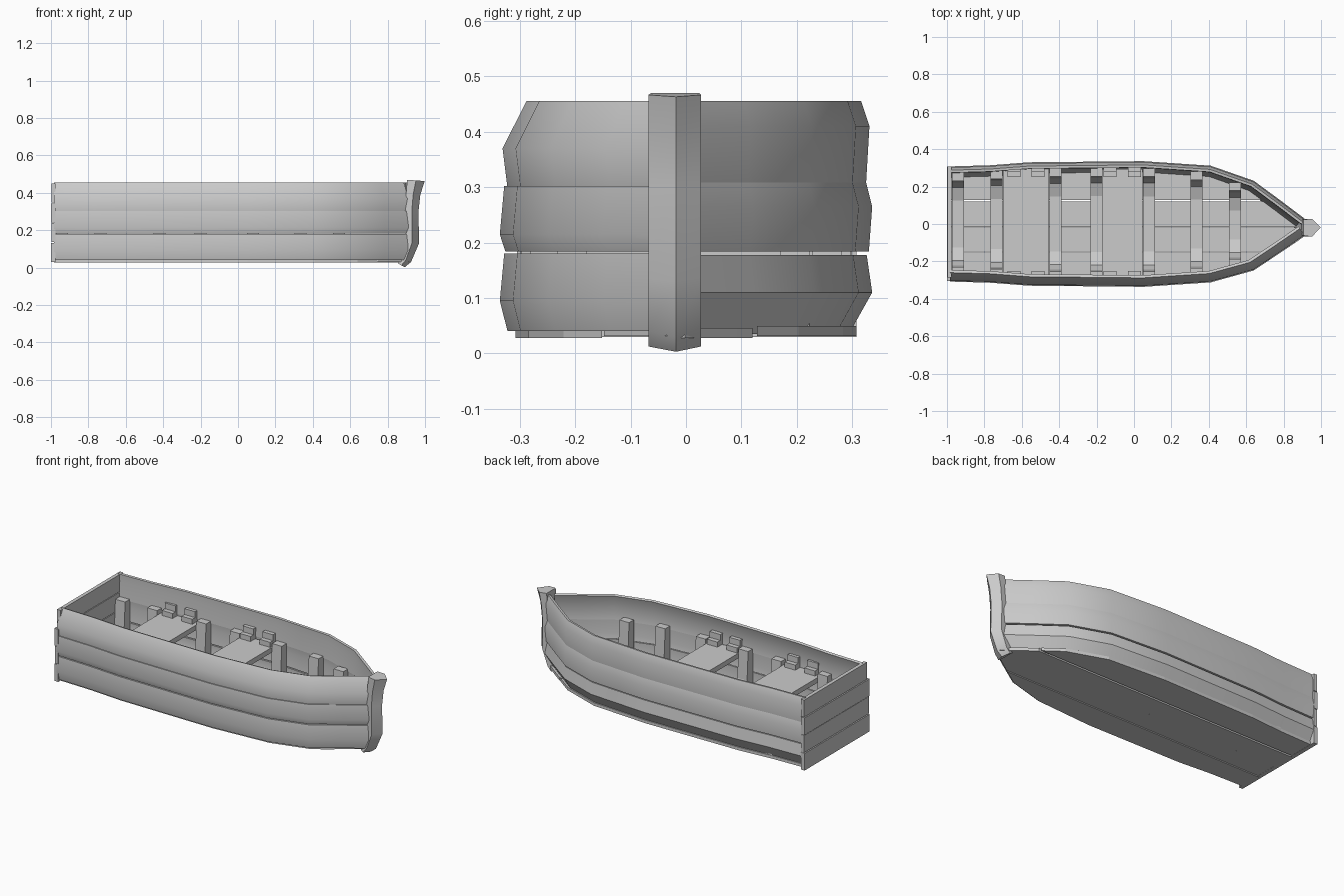
import bpy, bmesh
from mathutils import Vector

if "Cube" in bpy.data.objects:
    bpy.data.objects.remove(bpy.data.objects["Cube"])

# Plan outline of the hull: x, half width (the bow sits slightly off centre)
PLAN = [(-0.985, 0.308), (-0.77, 0.314), (-0.56, 0.33), (0.05, 0.336),
        (0.41, 0.312), (0.64, 0.24), (0.79, 0.135), (0.915, 0.045)]


def half_width(x):
    for (x0, w0), (x1, w1) in zip(PLAN, PLAN[1:]):
        if x <= x1:
            return w0 + (w1 - w0) * (x - x0) / (x1 - x0)
    return PLAN[-1][1]


def centre(x):
    return -0.018 * max(0, (x - 0.4) / 0.5)


def finish(name, bm, smooth=None):
    bmesh.ops.recalc_face_normals(bm, faces=bm.faces)
    me = bpy.data.meshes.new(name)
    bm.to_mesh(me)
    bm.free()
    ob = bpy.data.objects.new(name, me)
    bpy.context.collection.objects.link(ob)
    if smooth:
        bpy.ops.object.select_all(action='DESELECT')
        bpy.context.view_layer.objects.active = ob
        ob.select_set(True)
        bpy.ops.object.shade_smooth_by_angle(angle=smooth)
    return ob


def loft(name, rings, smooth=None):
    bm = bmesh.new()
    vs = [[bm.verts.new(p) for p in r] for r in rings]
    n = len(rings[0])
    for a, b in zip(vs, vs[1:]):
        for i in range(n):
            j = (i + 1) % n
            bm.faces.new((a[i], a[j], b[j], b[i]))
    bm.faces.new(vs[0])
    bm.faces.new(vs[-1])
    return finish(name, bm, smooth)


def box(name, x0, x1, y0, y1, z0, z1):
    return loft(name, [[(x, y0, z0), (x, y1, z0), (x, y1, z1), (x, y0, z1)]
                       for x in (x0, x1)])


def strake(name, side, profile):
    """Sweep a plank section (inward offset, z) along the plan outline."""
    rings = []
    for i, (x, w) in enumerate(PLAN):
        a, b = PLAN[max(i - 1, 0)], PLAN[min(i + 1, len(PLAN) - 1)]
        t = Vector((b[0] - a[0], b[1] - a[1])).normalized()
        if i == 0:
            t = Vector((1, 0))
        rings.append([(x + t.y * d, centre(x) + side * (w - t.x * d), z)
                      for d, z in profile])
    return loft(name, rings, 0.6)


# Side planks, three per side, outer face then inner face
LEFT = [[(.042, .035), (0, .11), (.01, .178), (.034, .178), (.03, .11), (.065, .035)],
        [(.006, .184), (0, .265), (.012, .312), (.034, .312), (.028, .265), (.034, .184)],
        [(.011, .308), (.005, .41), (.02, .455), (.034, .453), (.032, .41), (.036, .308)]]
RIGHT = [[(.014, .04), (0, .095), (.008, .18), (.034, .18), (.03, .095), (.045, .04)],
         [(.010, .184), (0, .215), (.008, .302), (.034, .302), (.030, .215), (.034, .184)],
         [(.014, .298), (.005, .37), (.048, .455), (.062, .45), (.034, .37), (.038, .298)]]
for side, label, planks in ((1, "left", LEFT), (-1, "right", RIGHT)):
    for k, prof in enumerate(planks):
        strake(f"{label}_side_plank_{k + 1}", side, prof)

# Floor planks cut from the plan outline
EDGES = [-0.32, -0.15, -0.018, 0.126, 0.32]
for k, (y0, y1) in enumerate(zip(EDGES, EDGES[1:])):
    bm = bmesh.new()
    pts = [(x, centre(x) + s * max(w - 0.028, 0.012)) for s, row in
           ((-1, PLAN), (1, PLAN[::-1])) for x, w in row]
    z = 0.028 + 0.003 * (k % 2)
    bm.faces.new([bm.verts.new((x, y, z)) for x, y in pts])
    for y, n in ((y0 + 0.002, -1), (y1 - 0.002 - 0.004 * (k == 2), 1)):
        bmesh.ops.bisect_plane(bm, geom=bm.verts[:] + bm.edges[:] + bm.faces[:],
                               plane_co=(0, y, 0), plane_no=(0, n, 0), clear_outer=True)
    ext = bmesh.ops.extrude_face_region(bm, geom=bm.faces[:])
    for v in ext["geom"]:
        if isinstance(v, bmesh.types.BMVert):
            v.co.z += 0.018
    finish(f"floor_plank_{k + 1}", bm)

# Transom planks
for k in range(4):
    z0 = 0.03 + 0.106 * k
    box(f"transom_plank_{k + 1}", -1.0 + 0.003 * (k % 2), -0.975,
        -0.305 + 0.02 * (k == 3), 0.308, z0, z0 + 0.102)

# Stem post: back x, back z, front x, front z
STEM = [(.855, .022, .892, .003), (.868, .05, .925, .03), (.895, .14, .968, .13),
        (.893, .30, .965, .30), (.898, .39, .975, .39), (.905, .47, .998, .463)]
rings = []
for xb, zb, xf, zf in STEM:
    xm, zm = xb + (xf - xb) * 0.5, (zb + zf) / 2
    rings.append([(xb, -.062, zb), (xm, -.068, zm), (xf, -.018, zf),
                  (xm, .027, zm), (xb, .024, zb)])
loft("stem_post", rings, 0.6)

# Ribs with side posts
for k, x in enumerate((-0.94, -0.735, -0.42, -0.2, 0.08, 0.335, 0.54)):
    w = half_width(x + 0.03) - 0.034
    half = [(w, .044), (w, .32), (w - .045, .32), (w - .055, .15),
            (w - .08, .095), (w - .15, .07)]
    prof = half + [(-y, z) for y, z in half[::-1]]
    loft(f"rib_{k + 1}", [[(xx, y + centre(x), z) for y, z in prof]
                          for xx in (x - .032, x + .032)])

# Seats with hold-down blocks at both ends
for k, (x0, x1) in enumerate(((-0.70, -0.455), (-0.17, 0.045))):
    box(f"seat_{k + 1}", x0, x1, -0.295, 0.295, 0.265, 0.295)
    mid = (x0 + x1) / 2
    for s in (-1, 1):
        for d in (-0.065, 0.065):
            y0, y1 = sorted((s * 0.25, s * 0.3))
            box(f"seat_{k + 1}_block", mid + d - .035, mid + d + .035, y0, y1, .295, .325)
            y0, y1 = sorted((s * 0.277, s * 0.303))
            box(f"seat_{k + 1}_cleat", mid + d - .035, mid + d + .035, y0, y1, .325, .36)
